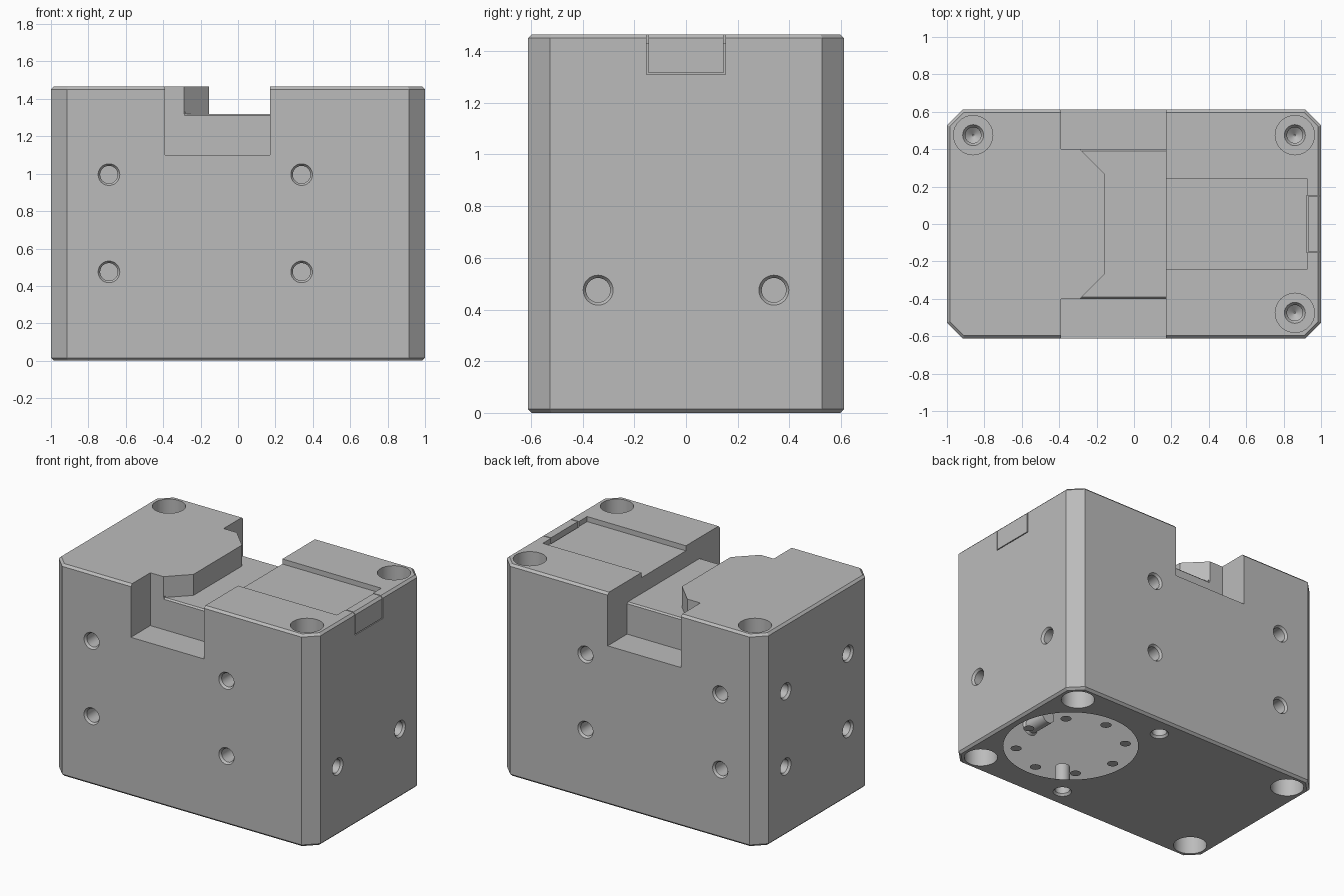
import bpy, bmesh, math
from mathutils import Matrix, Vector

cube = bpy.data.objects.get("Cube")
if cube:
    bpy.data.objects.remove(cube, do_unlink=True)

GREY = (0.5, 0.5, 0.5, 1)
mat = bpy.data.materials.new("grey metal")
mat.use_nodes = True
mat.diffuse_color = GREY
mat.node_tree.nodes["Principled BSDF"].inputs["Base Color"].default_value = GREY

TOP, HX, HY, CUT = 1.465, 1.0, 0.612, 0.085


def make(name, bm):
    bmesh.ops.recalc_face_normals(bm, faces=bm.faces)
    mesh = bpy.data.meshes.new(name)
    bm.to_mesh(mesh)
    bm.free()
    mesh.materials.append(mat)
    obj = bpy.data.objects.new(name, mesh)
    bpy.context.collection.objects.link(obj)
    return obj


def prism(bm, points, move):
    """Extrude a polygon of 3D points along a vector."""
    face = bm.faces.new([bm.verts.new(p) for p in points])
    ext = bmesh.ops.extrude_face_region(bm, geom=[face], use_keep_orig=True)
    bmesh.ops.translate(bm, vec=move, verts=[v for v in ext["geom"] if isinstance(v, bmesh.types.BMVert)])


def box(bm, x0, x1, y0, y1, z0, z1):
    prism(bm, [(x0, y0, z0), (x1, y0, z0), (x1, y1, z0), (x0, y1, z0)], (0, 0, z1 - z0))


def bore(bm, at, inward, profile, n=32):
    """Closed round cutter from (radius, depth) pairs, sunk along inward."""
    place = Matrix.Translation(at) @ Vector(inward).to_track_quat('Z', 'Y').to_matrix().to_4x4()
    rings = [[bm.verts.new(place @ Vector((r * math.cos(a), r * math.sin(a), d)))
              for a in (2 * math.pi * i / n for i in range(n))] for r, d in profile]
    for low, high in zip(rings, rings[1:]):
        for i in range(n):
            j = (i + 1) % n
            bm.faces.new((low[i], low[j], high[j], high[i]))
    bm.faces.new(rings[0])
    bm.faces.new(rings[-1])


def subtract(obj, bm):
    cutter = make("cutter", bm)
    cutter.hide_render = True
    mod = obj.modifiers.new("cut", 'BOOLEAN')
    mod.operation, mod.solver, mod.object = 'DIFFERENCE', 'EXACT', cutter
    bpy.ops.object.select_all(action='DESELECT')
    bpy.context.view_layer.objects.active = obj
    obj.select_set(True)
    bpy.ops.object.modifier_apply(modifier=mod.name)
    bpy.data.objects.remove(cutter, do_unlink=True)


# Block with cut corners and small bevels round the top and bottom
bm = bmesh.new()
outline = [(HX, HY - CUT), (HX - CUT, HY), (CUT - HX, HY), (-HX, HY - CUT),
           (-HX, CUT - HY), (CUT - HX, -HY), (HX - CUT, -HY), (HX, CUT - HY)]
prism(bm, [(x, y, 0) for x, y in outline], (0, 0, TOP))
rims = [e for e in bm.edges if abs(e.verts[0].co.z - e.verts[1].co.z) < 0.01]
bmesh.ops.bevel(bm, geom=rims, offset=0.015, segments=1, affect='EDGES')
block = make("block", bm)

# Channel across the top, with a nosed upper step
bm = bmesh.new()
nose = [(0.17, -0.45), (-0.34, -0.45), (-0.155, -0.265),
        (-0.155, 0.265), (-0.34, 0.45), (0.17, 0.45)]
prism(bm, [(x, y, 1.32) for x, y in nose], (0, 0, 0.5))
subtract(block, bm)

# Deep shoulders at both ends of the channel
bm = bmesh.new()
for s in (-1, 1):
    box(bm, -0.39, 0.17, *sorted((0.4 * s, 0.8 * s)), 1.1, 2)
subtract(block, bm)

# Small chamfer on the platform edges
bm = bmesh.new()
for s in (-1, 1):
    prism(bm, [(-0.285, s * 0.39, 1.32), (-0.285, s * 0.41, 1.3), (-0.285, s * 0.41, 1.33),
               (-0.285, s * 0.39, 1.33)], (0.455, 0, 0))
subtract(block, bm)

# Shallow top recess and the pocket for the insert
bm = bmesh.new()
box(bm, 0.1, 0.925, -0.242, 0.242, TOP - 0.035, 2)
subtract(block, bm)
bm = bmesh.new()
box(bm, 0.922, 1.1, -0.152, 0.152, 1.31, 2)
subtract(block, bm)

# Threaded holes on the sides and underside, counterbores at the corners
threaded = [(0.058, -0.01), (0.058, 0), (0.047, 0.015), (0.047, 0.18)]
counter = [(0.105, -0.02), (0.105, 0.15), (0.056, 0.15), (0.042, 0.17), (0.042, 0.4), (0.004, 0.43)]
bm = bmesh.new()
for z in (0.475, 0.995):
    for s in (-1, 1):
        for x in (-0.69, 0.34):
            bore(bm, (x, s * HY, z), (0, -s, 0), threaded)
        bore(bm, (-HX, s * 0.34, z), (1, 0, 0), threaded)
for s in (-1, 1):
    bore(bm, (HX, s * 0.34, 0.475), (-1, 0, 0), threaded)
    bore(bm, (0.19, s * 0.475, 0), (0, 0, 1), threaded)
    for t in (-1, 1):
        bore(bm, (s * 0.86, t * 0.475, 0), (0, 0, 1), counter)
        if s + t > -2:
            bore(bm, (s * 0.86, t * 0.475, TOP), (0, 0, -1), counter)
subtract(block, bm)

# Round opening in the underside, into the hollow inside
PORT, PORT_R = Vector((0.52, 0, 0)), 0.425
bm = bmesh.new()
bore(bm, PORT, (0, 0, 1), [(PORT_R, -0.02), (PORT_R, 0.02)], 64)
subtract(block, bm)
bm = bmesh.new()
bm.from_mesh(block.data)
inside = [f for f in bm.faces if all(v.co.z < 0.03 and (v.co.xy - PORT.xy).length < PORT_R + 0.003
                                     for v in f.verts)]
bmesh.ops.delete(bm, geom=inside, context='FACES')
bm.to_mesh(block.data)
bm.free()

# Ring of small discs in the opening
bm = bmesh.new()
for i in range(8):
    spot = PORT + Matrix.Rotation(i * math.pi / 4, 3, 'Z') @ Vector((0.345, 0, 0))
    bmesh.ops.create_circle(bm, cap_ends=True, segments=24, radius=0.035, matrix=Matrix.Translation(spot))
discs = make("bolt_circle_discs", bm)
for poly in discs.data.polygons:
    if poly.normal.z > 0:
        poly.flip()

# Insert at the top of the side face
bm = bmesh.new()
profile = [(0.93, 1.316), (HX, 1.316), (HX, TOP - 0.015), (HX - 0.015, TOP), (0.93, TOP)]
prism(bm, [(x, -0.146, z) for x, z in profile], (0, 0.292, 0))
make("insert_tab", bm)

bpy.ops.object.select_all(action='DESELECT')
bpy.context.view_layer.objects.active = block
block.select_set(True)
bpy.ops.object.shade_smooth_by_angle(angle=math.radians(30))
